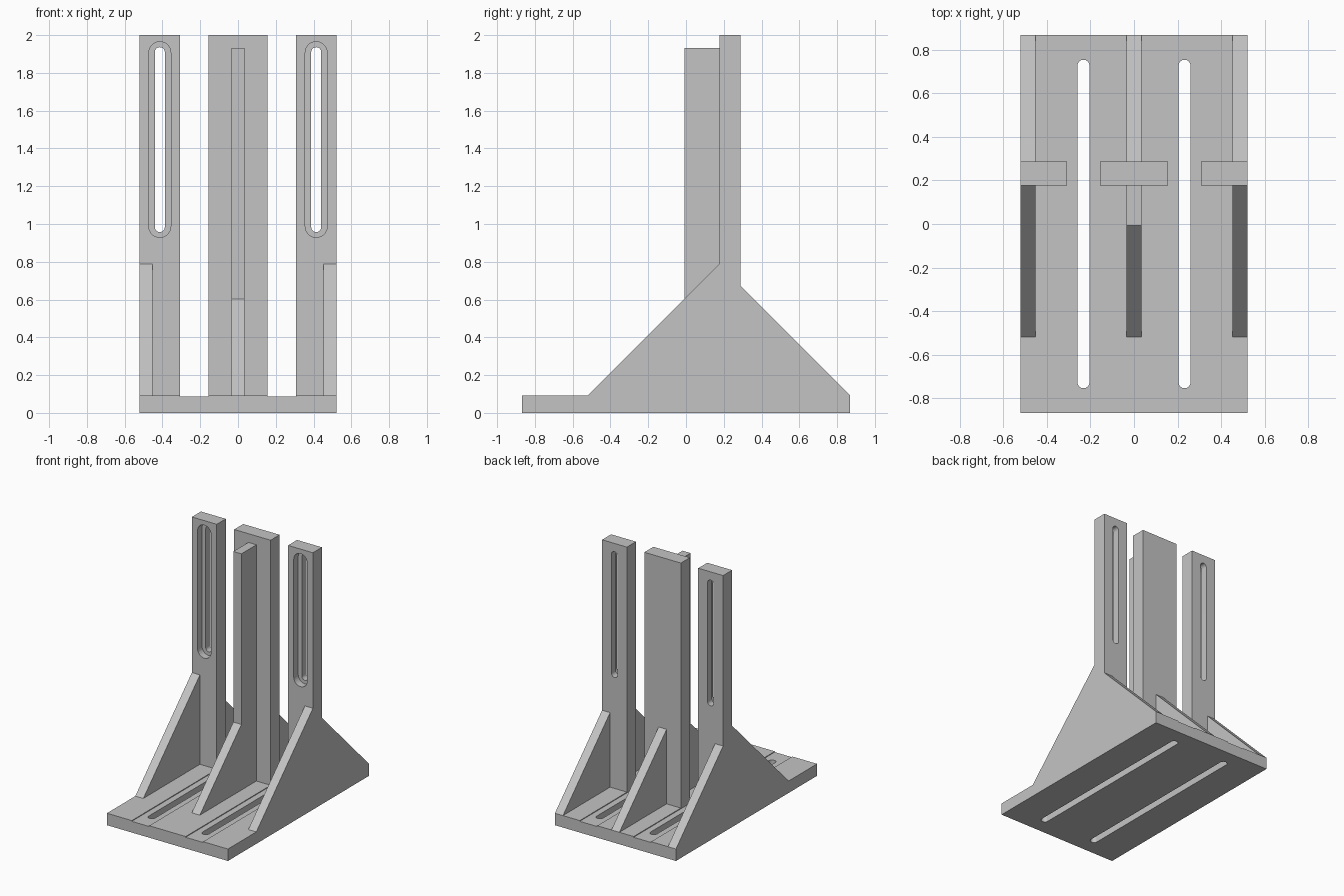
import bpy, bmesh, math
from mathutils import Vector

cube = bpy.data.objects.get("Cube")
if cube:
    bpy.data.objects.remove(cube, do_unlink=True)

# Main dimensions
HALF_X, HALF_Y, TOP = 0.521, 0.868, 2.0
BASE, GROOVE = 0.093, 0.006
POST_FRONT, POST_BACK = 0.177, 0.288
POST_IN, MID = 0.307, 0.157
RIB = 0.0345
TOE, RIB_FRONT = -0.519, -0.008

grey = bpy.data.materials.new("plain grey")
grey.use_nodes = True
grey.diffuse_color = (0.55, 0.55, 0.55, 1)
grey.node_tree.nodes["Principled BSDF"].inputs["Base Color"].default_value = grey.diffuse_color


def prism(name, profile, axis, start, end):
    """Extrude a 2D outline along one axis."""
    def place(p, d):
        co = list(p)
        co.insert(axis, d)
        return Vector(co)
    bm = bmesh.new()
    face = bm.faces.new([bm.verts.new(place(p, start)) for p in profile])
    new = bmesh.ops.extrude_face_region(bm, geom=[face])["geom"]
    shift = Vector((0, 0, 0))
    shift[axis] = end - start
    bmesh.ops.translate(bm, vec=shift, verts=[v for v in new if isinstance(v, bmesh.types.BMVert)])
    bmesh.ops.recalc_face_normals(bm, faces=bm.faces)
    mesh = bpy.data.meshes.new(name)
    bm.to_mesh(mesh)
    bm.free()
    mesh.materials.append(grey)
    obj = bpy.data.objects.new(name, mesh)
    bpy.context.collection.objects.link(obj)
    return obj


def rect(a0, a1, b0, b1):
    return [(a0, b0), (a1, b0), (a1, b1), (a0, b1)]


def slot(centre, radius, low, high, steps=14):
    """Upright outline with rounded ends."""
    pts = []
    for turn, mid in ((0, high - radius), (math.pi, low + radius)):
        for i in range(steps + 1):
            a = turn + math.pi * i / steps
            pts.append((centre + radius * math.cos(a), mid + radius * math.sin(a)))
    return pts


def cut(obj, cutter):
    cutter.hide_render = True
    mod = obj.modifiers.new("cut", 'BOOLEAN')
    mod.operation, mod.solver, mod.object = 'DIFFERENCE', 'EXACT', cutter
    bpy.ops.object.select_all(action='DESELECT')
    bpy.context.view_layer.objects.active = obj
    obj.select_set(True)
    bpy.ops.object.modifier_apply(modifier=mod.name)
    bpy.data.objects.remove(cutter, do_unlink=True)
    bpy.ops.object.shade_smooth_by_angle(angle=math.radians(30))


# Base plate with two shallow full-length grooves and two through slots
low = BASE - GROOVE
half_top = [(MID, BASE), (MID, low), (POST_IN, low), (POST_IN, BASE), (HALF_X, BASE), (HALF_X, 0)]
base = prism("base_plate", half_top + [(-x, z) for x, z in reversed(half_top)], 1, -HALF_Y, HALF_Y)
for s in (-1, 1):
    cut(base, prism("slot_cutter", slot(s * (MID + POST_IN) / 2, 0.0275, -0.754, 0.754), 2, -0.1, 0.3))

# Outer posts with stepped slots, and their bracing gussets
front_height = BASE + POST_FRONT - TOE
back_height = BASE + HALF_Y - POST_BACK
back_gusset = [(POST_BACK, BASE), (HALF_Y, BASE), (POST_BACK, back_height)]
for s, side in ((1, "left"), (-1, "right")):
    post = prism(side + "_post", rect(s * POST_IN, s * HALF_X, BASE, TOP), 1, POST_FRONT, POST_BACK)
    centre = s * (POST_IN + HALF_X) / 2
    cut(post, prism("slot_cutter", slot(centre, 0.0265, 0.957, 1.936), 1, 0, 0.5))
    cut(post, prism("recess_cutter", slot(centre, 0.058, 0.929, 1.965), 1, 0, POST_FRONT + 0.055))
    x0, x1 = s * (HALF_X - 2 * RIB), s * HALF_X
    prism(side + "_front_gusset", [(TOE, BASE), (POST_FRONT, BASE), (POST_FRONT, front_height)], 0, x0, x1)
    prism(side + "_back_gusset", back_gusset, 0, x0, x1)

# Middle post with a tall front rib that flares into a gusset
prism("middle_post", rect(-MID, MID, BASE, TOP), 1, POST_FRONT, POST_BACK)
prism("middle_front_rib", [(TOE, BASE), (POST_FRONT, BASE), (POST_FRONT, 1.932), (RIB_FRONT, 1.932),
                           (RIB_FRONT, BASE + RIB_FRONT - TOE)], 0, -RIB, RIB)
prism("middle_back_gusset", back_gusset, 0, -RIB, RIB)
